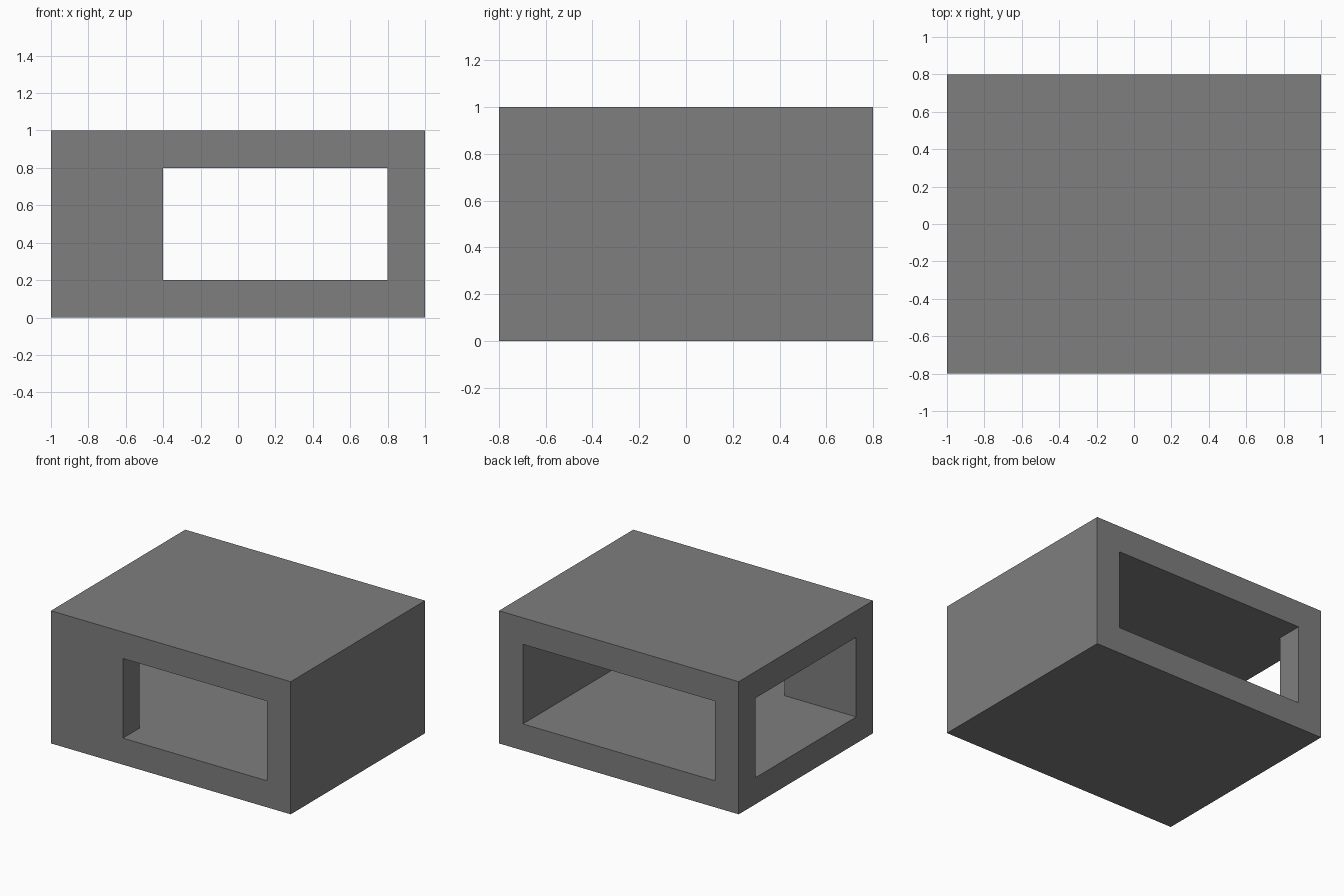
import bpy
import bmesh

old = bpy.data.objects.get("Cube")
if old:
    bpy.data.objects.remove(old, do_unlink=True)

grey = bpy.data.materials.new("mid grey")
grey.use_nodes = True
grey.diffuse_color = (0.21, 0.21, 0.21, 1)
grey.node_tree.nodes["Principled BSDF"].inputs["Base Color"].default_value = (0.21, 0.21, 0.21, 1)


def prism(name, outline, bottom, top):
    """Extrude a floor-plan outline between two heights."""
    bm = bmesh.new()
    face = bm.faces.new([bm.verts.new((x, y, bottom)) for x, y in outline])
    up = bmesh.ops.extrude_face_region(bm, geom=[face])["geom"]
    for v in up:
        if isinstance(v, bmesh.types.BMVert):
            v.co.z = top
    bmesh.ops.recalc_face_normals(bm, faces=bm.faces)
    mesh = bpy.data.meshes.new(name)
    bm.to_mesh(mesh)
    bm.free()
    mesh.materials.append(grey)
    obj = bpy.data.objects.new(name, mesh)
    bpy.context.collection.objects.link(obj)
    return obj


# Solid block: floor, walls and roof in one piece
shell = prism("pavilion_shell", [(-1, -0.8), (1, -0.8), (1, 0.8), (-1, 0.8)], 0, 1)

# Room plan running out through the back, the -x side and the front opening
room = prism("room_cutter", [
    (0.8, 1), (-0.8, 1), (-0.8, 0.6), (-1.2, 0.6),
    (-1.2, -0.6), (-0.4, -0.6), (-0.4, -1), (0.8, -1),
], 0.2, 0.8)
room.hide_render = True
room.hide_viewport = True

cut = shell.modifiers.new("room", "BOOLEAN")
cut.operation = "DIFFERENCE"
cut.solver = "EXACT"
cut.object = room

# Bake the cut and drop the helper
bpy.context.view_layer.update()
evaluated = shell.evaluated_get(bpy.context.evaluated_depsgraph_get())
hollow = bpy.data.meshes.new_from_object(evaluated)
shell.modifiers.clear()
shell.data = hollow
bpy.data.objects.remove(room, do_unlink=True)
